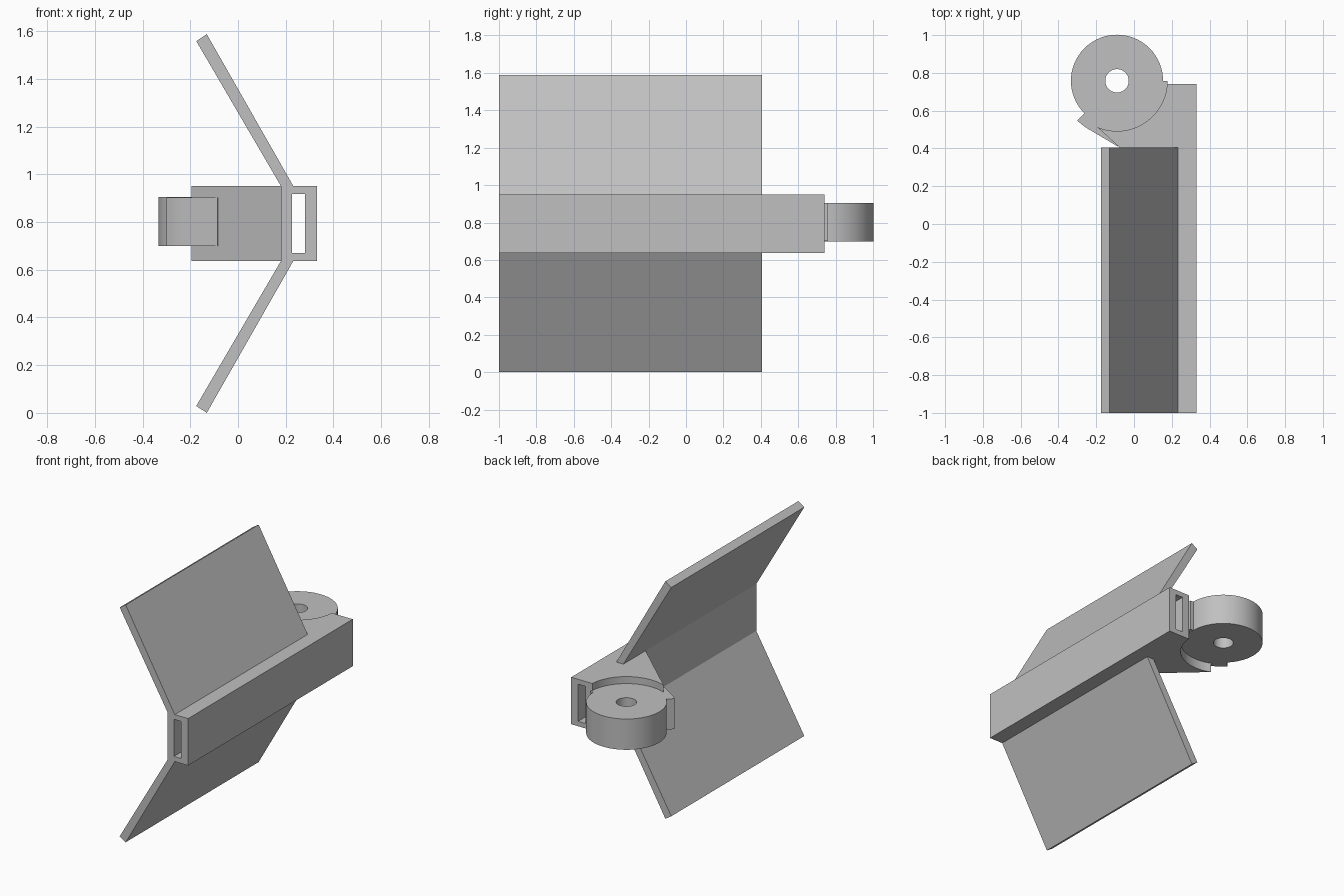
import bpy, bmesh
from math import sin, cos, radians
from mathutils import Vector

if "Cube" in bpy.data.objects:
    bpy.data.objects.remove(bpy.data.objects["Cube"])

GREY = (0.53, 0.53, 0.53, 1)
grey = bpy.data.materials.new("plain grey")
grey.use_nodes = True
grey.diffuse_color = GREY
grey.node_tree.nodes["Principled BSDF"].inputs["Base Color"].default_value = GREY

MID_Z = 0.794
HUB = (-0.09, 0.758)
FRONT, BACK, WING_BACK = -1.0, 0.74, 0.405


def arc(radius, start, end, steps=24):
    """Points on an arc around the wheel hub, angles in degrees."""
    angles = [radians(start + (end - start) * i / steps) for i in range(steps + 1)]
    return [(HUB[0] + radius * cos(a), HUB[1] + radius * sin(a)) for a in angles]


def prism(name, outline, low, high, axis="z", hole=None):
    """Extrude an outline along y or z, with an optional hole of equal point count."""
    bm = bmesh.new()

    def ring(points, level):
        return [bm.verts.new((p, q, level) if axis == "z" else (p, level, q)) for p, q in points]

    def bridge(a, b):
        for i in range(len(a)):
            j = (i + 1) % len(a)
            bm.faces.new((a[i], a[j], b[j], b[i]))

    bottom, top = ring(outline, low), ring(outline, high)
    bridge(bottom, top)
    if hole:
        hole_bottom, hole_top = ring(hole, low), ring(hole, high)
        bridge(hole_bottom, hole_top)
        bridge(bottom, hole_bottom)
        bridge(top, hole_top)
    else:
        bm.faces.new(bottom)
        bm.faces.new(top)
    bmesh.ops.recalc_face_normals(bm, faces=bm.faces)
    mesh = bpy.data.meshes.new(name)
    bm.to_mesh(mesh)
    bm.free()
    mesh.materials.append(grey)
    obj = bpy.data.objects.new(name, mesh)
    bpy.context.collection.objects.link(obj)
    bpy.ops.object.select_all(action="DESELECT")
    obj.select_set(True)
    bpy.context.view_layer.objects.active = obj
    bpy.ops.object.shade_smooth_by_angle(angle=radians(25))
    return obj


def rectangle(x0, x1, half_height):
    return [(x0, MID_Z - half_height), (x1, MID_Z - half_height),
            (x1, MID_Z + half_height), (x0, MID_Z + half_height)]


# Hollow rail running front to back
prism("rail", rectangle(0.18, 0.331, 0.157), FRONT, BACK, "y",
      hole=rectangle(0.226, 0.28, 0.124))

# Two slanted wings, mirrored about the middle of the rail
wing = [(0.18, 0.157), (0.232, 0.157), (-0.131, 0.794), (-0.175, 0.765)]
for name, side in (("upper_wing", 1), ("lower_wing", -1)):
    prism(name, [(x, MID_Z + side * h) for x, h in wing], FRONT, WING_BACK, "y")

# Bracket with a round recess for the wheel
bracket = [(0.18, 0.17), (0.18, BACK)] + arc(0.266, 356, 247)
prism("wheel_bracket", bracket, MID_Z - 0.157, MID_Z + 0.157)

# Thinner cradle hugging the wheel inside the recess
cradle = (arc(0.235, 225, 360) + arc(0.268, 360, 275)
          + [(-0.085, 0.41)] + arc(0.297, 241, 225, 4))
prism("wheel_cradle", cradle, 0.70, 0.904)

# Wheel with a bore
prism("wheel", arc(0.244, 0, 354.375, 63), 0.699, 0.905,
      hole=arc(0.062, 0, 354.375, 63))
